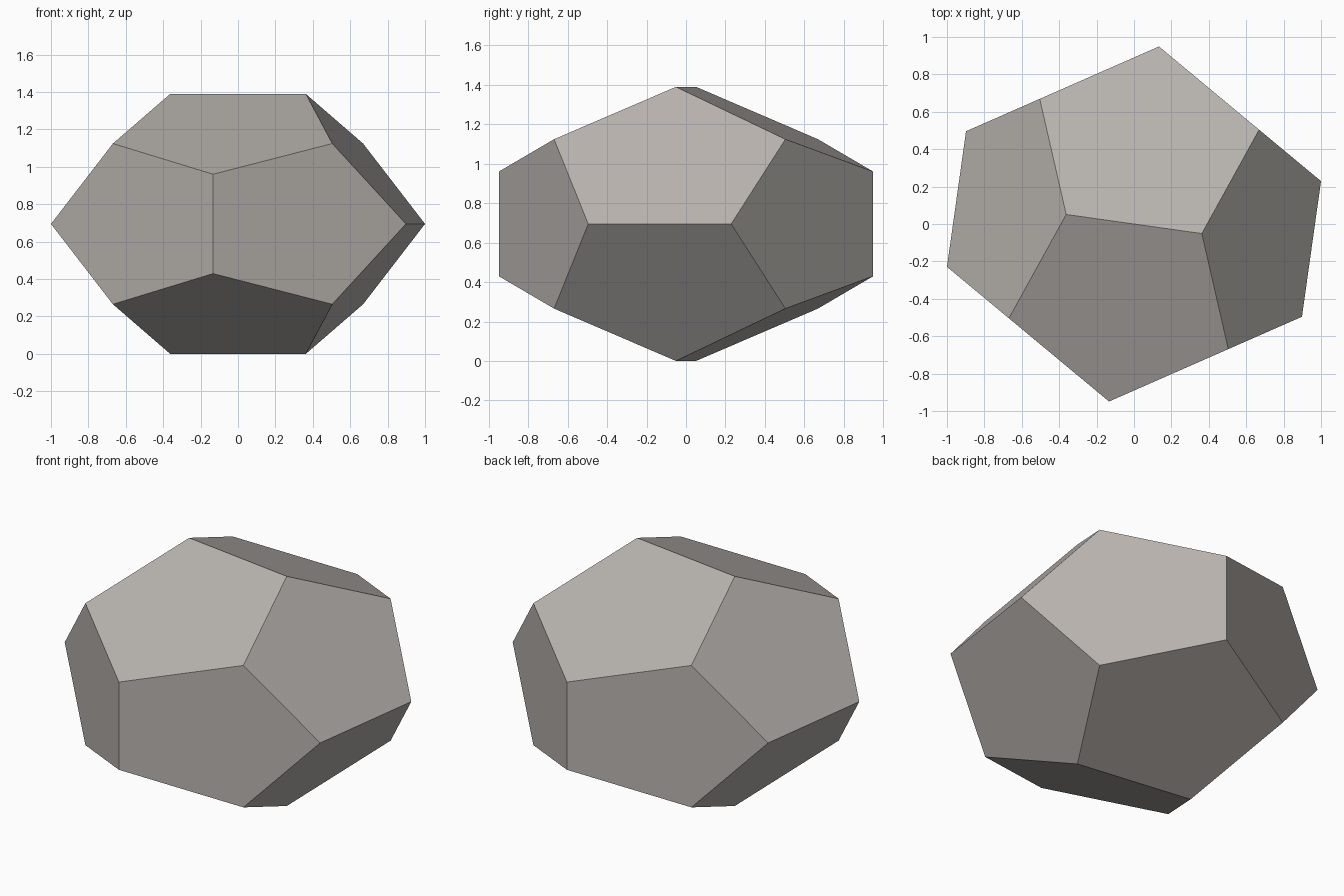
import bpy, bmesh, math
from itertools import product
from mathutils import Matrix

PHI = (1 + math.sqrt(5)) / 2
SIZE, HEIGHT, TURN = 0.5923, 1.39, math.radians(-8)

cube = bpy.data.objects.get("Cube")
if cube:
    bpy.data.objects.remove(cube, do_unlink=True)

# Stone colour
stone = bpy.data.materials.new("warm_grey_stone")
colour = (0.48, 0.45, 0.425, 1)
stone.use_nodes = True
stone.diffuse_color = colour
bsdf = next(n for n in stone.node_tree.nodes if n.type == "BSDF_PRINCIPLED")
bsdf.inputs["Base Color"].default_value = colour
bsdf.inputs["Roughness"].default_value = 0.9

# Corners of a dodecahedron: a cube plus three crossed golden rectangles
corners = list(product((-1, 1), repeat=3))
for a, b in product((-1, 1), repeat=2):
    p, q = a / PHI, b * PHI
    corners += [(p, 0, q), (0, q, p), (q, p, 0)]

# Hull of the corners, merged into twelve flat pentagons
bm = bmesh.new()
for c in corners:
    bm.verts.new(c)
bmesh.ops.convex_hull(bm, input=bm.verts[:])
bmesh.ops.dissolve_limit(bm, angle_limit=math.radians(2),
                         verts=bm.verts[:], edges=bm.edges[:])

# Flatten, turn and stand on the ground
flatten = Matrix.Diagonal((SIZE, SIZE, HEIGHT / 2 / PHI, 1))
bm.transform(Matrix.Translation((0, 0, HEIGHT / 2)) @ Matrix.Rotation(TURN, 4, "Z") @ flatten)
bmesh.ops.recalc_face_normals(bm, faces=bm.faces[:])

mesh = bpy.data.meshes.new("faceted_stone")
bm.to_mesh(mesh)
bm.free()
mesh.materials.append(stone)
bpy.context.collection.objects.link(bpy.data.objects.new("faceted_stone", mesh))
